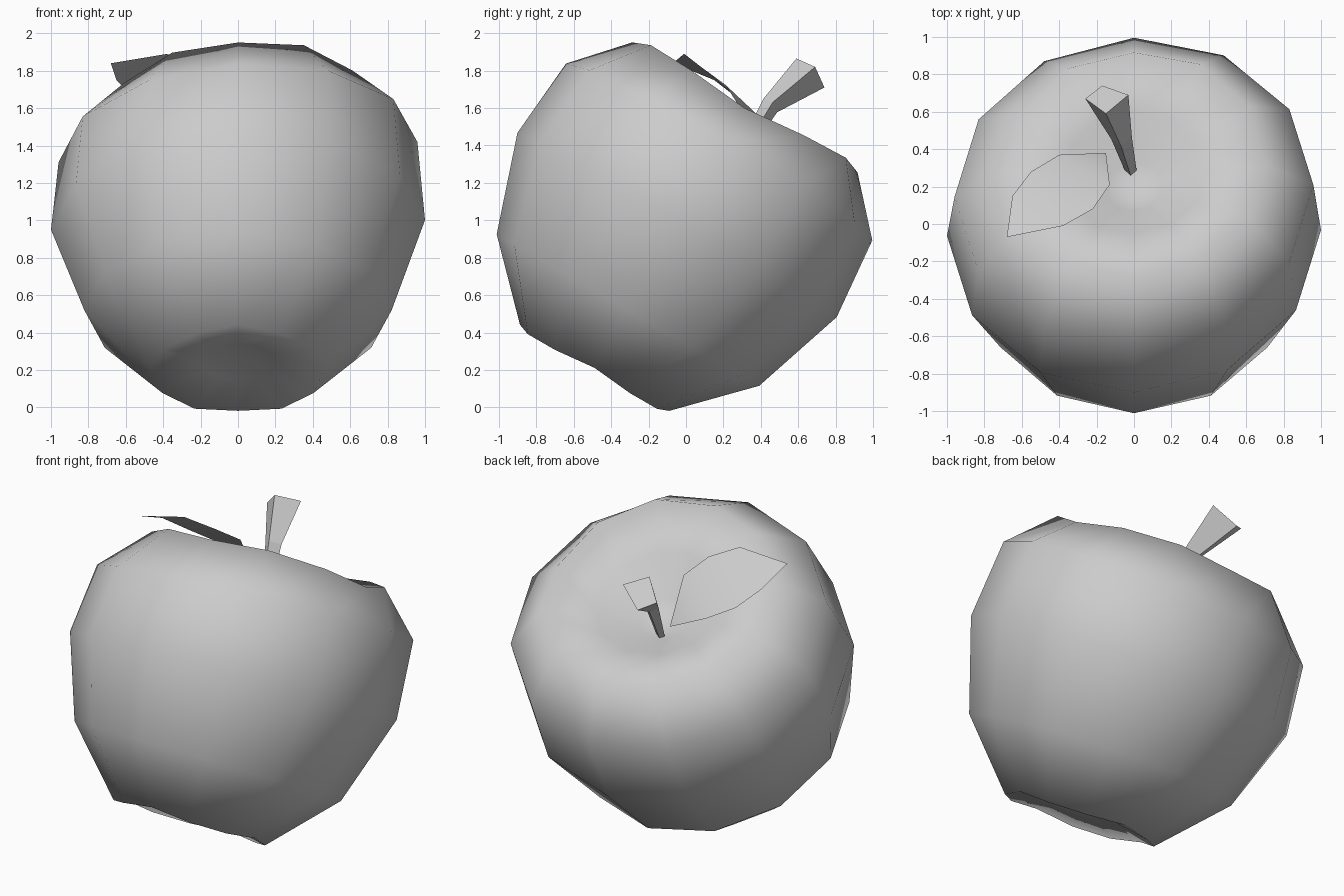
import bpy, math
from mathutils import Vector, Matrix

old = bpy.data.objects.get("Cube")
if old:
    bpy.data.objects.remove(old, do_unlink=True)

grey = bpy.data.materials.new("light_grey")
grey.use_nodes = True
COLOUR = (0.6, 0.6, 0.6, 1)
grey.diffuse_color = COLOUR
grey.node_tree.nodes["Principled BSDF"].inputs["Base Color"].default_value = COLOUR


def add_mesh(name, verts, faces, smooth=False):
    mesh = bpy.data.meshes.new(name)
    mesh.from_pydata(verts, [], faces)
    mesh.materials.append(grey)
    for poly in mesh.polygons:
        poly.use_smooth = smooth
    obj = bpy.data.objects.new(name, mesh)
    bpy.context.collection.objects.link(obj)
    return obj


# Fruit body: lathed profile (radius, height, lobe height, side drop), tilted back
SIDES = 12
TILT = Matrix.Translation((0, -0.1, 0.925)) @ Matrix.Rotation(math.radians(-30), 4, 'X')
PROFILE = [(0.2, -0.775, 0, 0), (0.46, -0.812, -0.03, 0), (0.81, -0.455, 0, 0),
           (0.985, 0.07, 0, 0), (0.945, 0.52, 0, 0), (0.695, 0.795, 0.035, 0.05),
           (0.38, 0.72, 0, 0.02), (0.15, 0.56, 0, 0)]


def body_point(radius, height, lobe, drop, i):
    t = math.tau * i / SIDES
    x, y = 1.015 * radius * math.sin(t), radius * math.cos(t)
    lean = 0.065 * x * min(1, max(0, (height + 0.3) / 0.8))
    wave = lobe * math.sin(2 * t) ** 2 - drop * math.sin(t) ** 2
    return TILT @ Vector((x, y + 0.02, height + wave + lean))


verts = [body_point(*ring, i) for ring in PROFILE for i in range(SIDES)]
faces = []
for k in range(len(PROFILE) - 1):
    for i in range(SIDES):
        j = (i + 1) % SIDES
        faces.append((k * SIDES + j, k * SIDES + i,
                      (k + 1) * SIDES + i, (k + 1) * SIDES + j))
# Close the hollows at both ends with fans
bottom, top = len(verts), len(verts) + 1
verts += [TILT @ Vector((0, 0, -0.765)), TILT @ Vector((0, 0, 0.53))]
last = (len(PROFILE) - 1) * SIDES
for i in range(SIDES):
    j = (i + 1) % SIDES
    faces += [(i, j, bottom), (last + j, last + i, top)]
add_mesh("fruit_body", verts, faces, True)

# Stem: bent square section that widens towards its cut end
end = [Vector(p) for p in ((-0.15, 0.59, 1.865), (-0.03, 0.69, 1.82),
                           (-0.17, 0.74, 1.71), (-0.26, 0.67, 1.755))]
centre = sum(end, Vector()) / 4
stem = []
for middle, scale in (((-0.015, 0.27, 1.31), 0.25), ((-0.07, 0.455, 1.615), 0.48),
                      (centre, 1)):
    stem += [Vector(middle) + (p - centre) * scale for p in end]
sides = [(k + i, k + (i + 1) % 4, k + 4 + (i + 1) % 4, k + 4 + i)
         for k in (0, 4) for i in range(4)]
add_mesh("stem", stem, sides + [(3, 2, 1, 0), (8, 9, 10, 11)])

# Leaf: thin curved blade from base to tip
leaf = [(-0.15, 0.38, 1.46),
        (-0.13, 0.21, 1.725), (-0.40, 0.37, 1.575),
        (-0.22, 0.08, 1.82), (-0.55, 0.28, 1.65),
        (-0.38, -0.01, 1.89), (-0.65, 0.15, 1.75),
        (-0.68, -0.07, 1.84)]
add_mesh("leaf", leaf, [(0, 2, 1), (1, 2, 4, 3), (3, 4, 6, 5), (5, 6, 7)], True)
